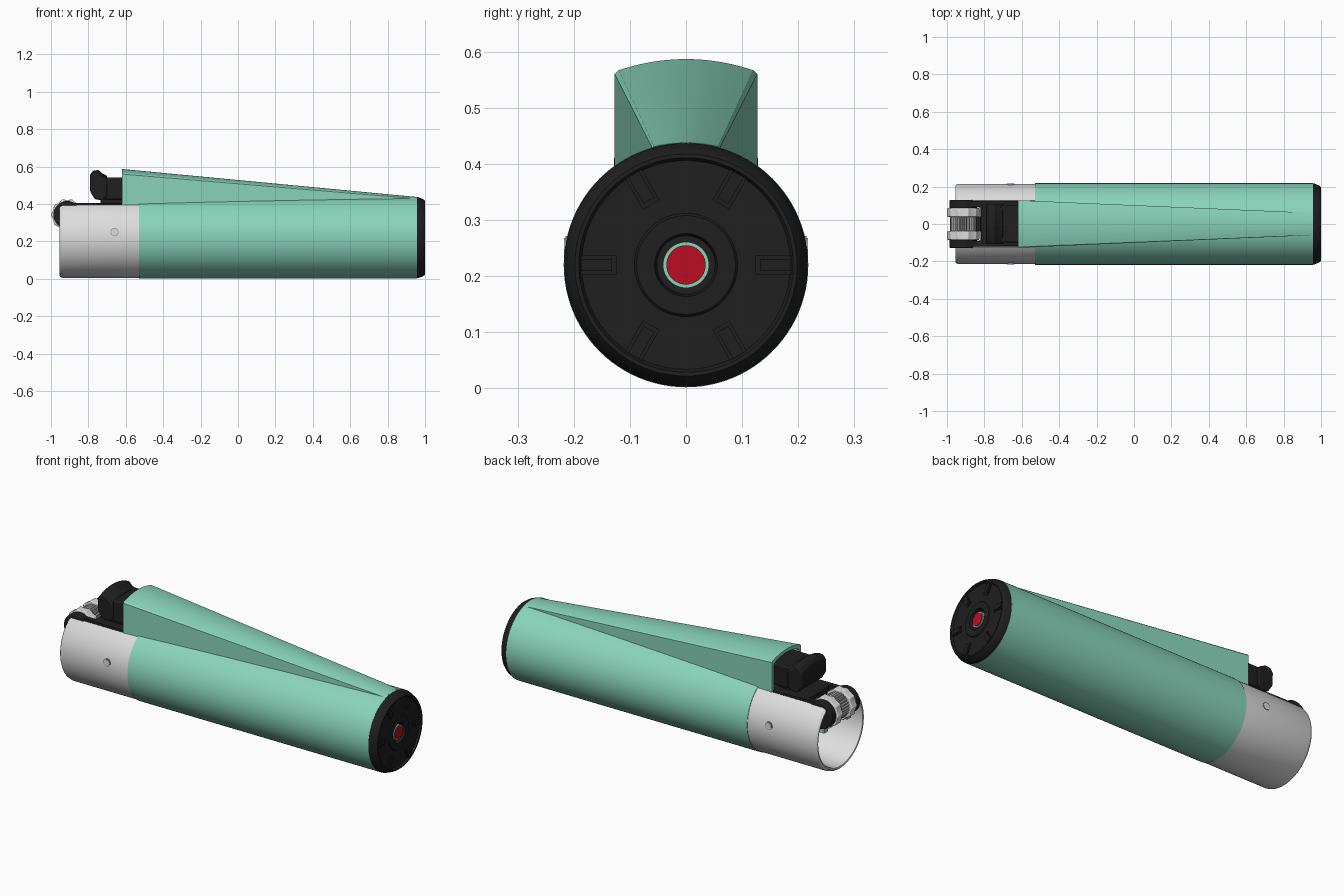
import bpy, bmesh, math
from mathutils import Vector

if "Cube" in bpy.data.objects:
    bpy.data.objects.remove(bpy.data.objects["Cube"])

CZ = 0.22  # height of the body axis


def mat(name, r, g, b):
    m = bpy.data.materials.new(name)
    m.diffuse_color = (r, g, b, 1)
    m.use_nodes = True
    m.node_tree.nodes["Principled BSDF"].inputs["Base Color"].default_value = m.diffuse_color
    return m


GREEN = mat("mint green", 0.25, 0.66, 0.50)
METAL = mat("pale metal", 0.72, 0.72, 0.73)
STEEL = mat("dark steel", 0.32, 0.32, 0.32)
BLACK = mat("black plastic", 0.014, 0.014, 0.014)
RED = mat("red", 0.50, 0.004, 0.016)


def finish(bm, name, m, bevel=0, angle=35):
    bmesh.ops.recalc_face_normals(bm, faces=bm.faces)
    me = bpy.data.meshes.new(name)
    bm.to_mesh(me)
    bm.free()
    me.materials.append(m)
    ob = bpy.data.objects.new(name, me)
    bpy.context.collection.objects.link(ob)
    bpy.ops.object.select_all(action='DESELECT')
    ob.select_set(True)
    bpy.context.view_layer.objects.active = ob
    if bevel:
        b = ob.modifiers.new("bevel", 'BEVEL')
        b.width, b.segments, b.limit_method = bevel, 3, 'ANGLE'
    bpy.ops.object.shade_smooth_by_angle(angle=math.radians(angle))
    return ob


def skin(bm, rings, close=False):
    """Bridge closed rings of equal length, capping the ends unless looped."""
    vs = [[bm.verts.new(p) for p in r] for r in rings]
    n = len(vs[0])
    for k in range(len(vs) if close else len(vs) - 1):
        a, b = vs[k], vs[(k + 1) % len(vs)]
        for i in range(n):
            j = (i + 1) % n
            bm.faces.new((a[i], a[j], b[j], b[i]))
    if not close:
        bm.faces.new(vs[0])
        bm.faces.new(vs[-1])


def lathe(name, prof, m, seg=96):
    """Turn an (x, radius) profile around the body axis."""
    bm = bmesh.new()
    rings = [[(x, r * math.sin(t), CZ + r * math.cos(t))
              for t in (2 * math.pi * i / seg for i in range(seg))] for x, r in prof]
    skin(bm, rings)
    return finish(bm, name, m)


def extrude_y(name, pts, y0, y1, m, bevel=0):
    """Extrude an (x, z) outline between two y values."""
    bm = bmesh.new()
    skin(bm, [[(x, y, z) for x, z in pts] for y in (y0, y1)])
    return finish(bm, name, m, bevel)


def circle(cx, cz, r, n=32, tooth=0):
    return [(cx + (r - tooth * (i % 2)) * math.cos(2 * math.pi * i / n),
             cz + (r - tooth * (i % 2)) * math.sin(2 * math.pi * i / n)) for i in range(n)]


def rect(x0, x1, z0, z1):
    return [(x0, z0), (x1, z0), (x1, z1), (x0, z1)]


# Main barrel
lathe("barrel", [(-0.53, 0.218), (0.957, 0.218)], GREEN)

# Metal hood: shell swept around the axis, leaving a slot on top
prof = [(-0.528, 0.215), (-0.935, 0.215), (-0.948, 0.211), (-0.955, 0.203),
        (-0.953, 0.196), (-0.945, 0.192), (-0.528, 0.192)]
gap = math.asin(0.125 / 0.215)
bm = bmesh.new()
skin(bm, [[(x, r * math.sin(t), CZ + r * math.cos(t)) for x, r in prof]
          for t in (gap + (2 * math.pi - 2 * gap) * i / 80 for i in range(81))])
finish(bm, "metal_hood", METAL)

# Rivets on both sides of the hood
for s, side in ((-1, "front"), (1, "back")):
    extrude_y("rivet_rim_" + side, circle(-0.66, 0.25, 0.022), s * 0.19, s * 0.215, STEEL)
    extrude_y("rivet_" + side, circle(-0.66, 0.25, 0.018), s * 0.19, s * 0.217, METAL)


# Tapered fuel-lever housing on top, hollow at its tall end
def fin_ring(x, inset=0.0):
    f = (x + 0.62) / 1.57
    w = 0.127 - 0.067 * f - inset
    top = 0.587 - 0.149 * f - inset
    sag = 0.020 - 0.013 * f
    c = 0.007 * (1 - 0.6 * f)
    pts = [(w, 0.375 + inset), (w, top - sag - c)]
    for i in range(13):
        u = 1 - i / 6
        pts.append(((w - c) * u, top - sag * u * u))
    pts += [(-w, top - sag - c), (-w, 0.375 + inset)]
    return [(x, y, z) for y, z in pts]


bm = bmesh.new()
skin(bm, [fin_ring(-0.50, 0.018), fin_ring(-0.62, 0.018), fin_ring(-0.62), fin_ring(0.95)])
finish(bm, "lever_housing", GREEN, angle=25)

# Base cap with stepped rings
lathe("base_cap", [(0.953, 0.217), (0.962, 0.217), (0.988, 0.207), (1.0, 0.198),
                   (1.0, 0.191), (0.990, 0.186), (0.990, 0.092), (0.995, 0.088),
                   (0.995, 0.056), (0.975, 0.052)], BLACK)
lathe("valve_ring", [(0.96, 0.041), (0.990, 0.041)], GREEN, 48)
lathe("valve_button", [(0.96, 0.035), (0.993, 0.035)], RED, 48)

# Six radial ribs on the cap, each with a raised centre
for k in range(6):
    a = k * math.pi / 3
    for tag, r0, r1, h, x1 in (("rib", 0.124, 0.187, 0.017, 0.995),
                               ("rib_top", 0.132, 0.187, 0.011, 0.999)):
        bm = bmesh.new()
        loop = [(r0, -h), (r1, -h), (r1, h), (r0, h)]
        skin(bm, [[(x, r * math.cos(a) - t * math.sin(a), CZ + r * math.sin(a) + t * math.cos(a))
                   for r, t in loop] for x in (0.975, x1)])
        finish(bm, f"cap_{tag}_{k + 1}", BLACK)

# Thumb lever: arched pad and neck reaching into the housing
bm = bmesh.new()
outline = [(-0.79, 0.465), (-0.765, 0.425), (-0.725, 0.42), (-0.70, 0.44),
           (-0.70, 0.552), (-0.725, 0.562), (-0.745, 0.582), (-0.775, 0.578), (-0.792, 0.555)]
rings = []
for i in range(9):
    u = i / 4 - 1
    rings.append([(x, 0.108 * u, z - (0.022 * u * u if z > 0.5 else 0)) for x, z in outline])
skin(bm, rings)
finish(bm, "thumb_pad", BLACK, 0.006)
extrude_y("lever_neck", rect(-0.72, -0.51, 0.425, 0.542), -0.098, 0.098, BLACK, 0.008)
extrude_y("lever_stem", rect(-0.735, -0.62, 0.39, 0.45), -0.07, 0.07, BLACK)
extrude_y("slot_plate", rect(-0.82, -0.54, 0.355, 0.405), -0.118, 0.118, BLACK, 0.006)

# Spark wheel assembly with side arms
WX, WZ = -0.913, 0.342
extrude_y("spark_wheel", circle(WX, WZ, 0.070, 56, 0.006), -0.04, 0.04, STEEL)
for s, side in ((-1, "front"), (1, "back")):
    extrude_y("thumb_wheel_" + side, circle(WX, WZ, 0.087, 20, 0.008), s * 0.038, s * 0.085,
              METAL, 0.005)
    extrude_y("wheel_disc_" + side, circle(WX, WZ, 0.074), s * 0.083, s * 0.128, BLACK, 0.006)
    extrude_y("wheel_arm_" + side, [(-0.93, 0.30), (-0.56, 0.30), (-0.56, 0.40),
                                    (-0.80, 0.405), (-0.90, 0.405)], s * 0.09, s * 0.119, BLACK)
    # Green inner posts that carry the wheel
    extrude_y("inner_post_" + side, rect(-0.935, -0.52, 0.245, 0.31), s * 0.085, s * 0.118, GREEN)

# Flint tube and gas nozzle inside the hood
extrude_y("flint_tube", [(-0.90, 0.27), (-0.84, 0.27), (-0.52, 0.20), (-0.52, 0.28), (-0.80, 0.34)],
          -0.04, 0.04, BLACK, 0.005)
